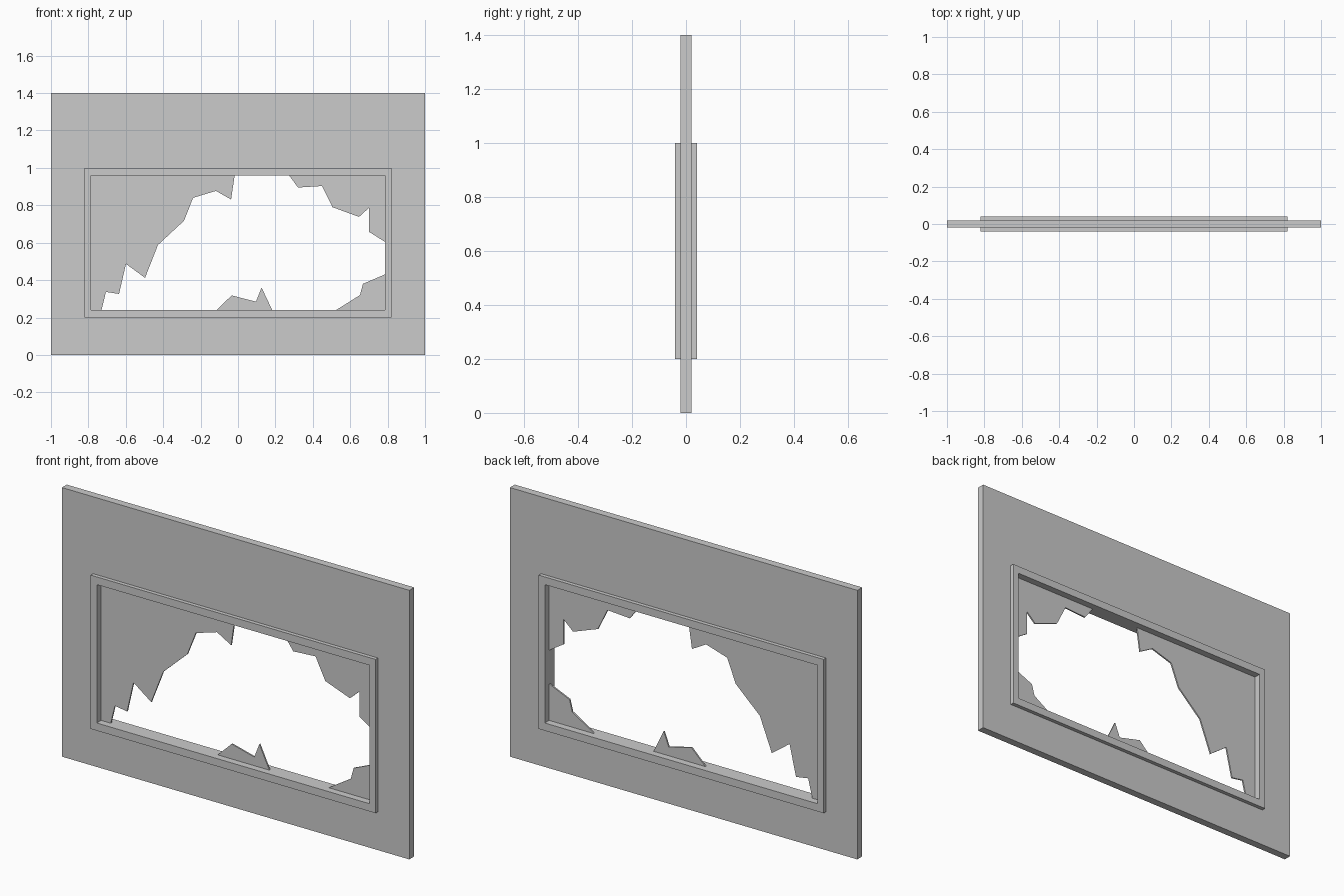
import bpy, bmesh

if "Cube" in bpy.data.objects:
    bpy.data.objects.remove(bpy.data.objects["Cube"])


def add_object(name, bm):
    bmesh.ops.recalc_face_normals(bm, faces=bm.faces)
    mesh = bpy.data.meshes.new(name)
    bm.to_mesh(mesh)
    bm.free()
    obj = bpy.data.objects.new(name, mesh)
    bpy.context.collection.objects.link(obj)
    return obj


def rect(half_width, bottom, top):
    return [(-half_width, bottom), (half_width, bottom),
            (half_width, top), (-half_width, top)]


def rect_ring(name, outer, inner, half_depth):
    """Closed rectangular ring, extruded along y."""
    bm = bmesh.new()
    loops = [[bm.verts.new((x, y, z)) for x, z in pts]
             for pts, y in ((outer, -half_depth), (inner, -half_depth),
                            (inner, half_depth), (outer, half_depth))]
    for k in range(4):
        a, b = loops[k], loops[(k + 1) % 4]
        for i in range(4):
            j = (i + 1) % 4
            bm.faces.new((a[i], a[j], b[j], b[i]))
    return add_object(name, bm)


def shard(name, outline, half_depth=0.004):
    """Thin flat piece of glass with the given x-z outline."""
    bm = bmesh.new()
    face = bm.faces.new([bm.verts.new((x, -half_depth, z)) for x, z in outline])
    moved = bmesh.ops.extrude_face_region(bm, geom=[face], use_keep_orig=True)
    verts = [v for v in moved["geom"] if isinstance(v, bmesh.types.BMVert)]
    bmesh.ops.translate(bm, verts=verts, vec=(0, 2 * half_depth, 0))
    bmesh.ops.triangulate(bm, faces=[f for f in bm.faces if len(f.verts) > 4])
    return add_object(name, bm)


W, B, T = 0.785, 0.24, 0.96   # inner opening of the frame
opening = rect(0.82, 0.2, 1.0)

# Wall panel with the window opening
rect_ring("wall_panel", rect(1.0, 0.0, 1.4), opening, 0.02)

# Window frame, proud of the wall on both sides
rect_ring("window_frame", opening, rect(W, B, T), 0.04)

# Broken glass left around the frame
shard("glass_left", [
    (-W, B), (-0.73, B), (-0.706, 0.337), (-0.636, 0.326), (-0.599, 0.487),
    (-0.497, 0.412), (-0.428, 0.588), (-0.289, 0.717), (-0.24, 0.84),
    (-0.118, 0.877), (-0.037, 0.831), (-0.018, T), (-W, T)])
shard("glass_top_right", [
    (0.273, T), (0.321, 0.895), (0.449, 0.903), (0.505, 0.79), (0.647, 0.738),
    (0.701, 0.787), (0.701, 0.658), (W, 0.605), (W, T)])
shard("glass_bottom_right", [
    (W, 0.43), (0.668, 0.38), (0.652, 0.32), (0.525, B), (W, B)])
shard("glass_bottom", [
    (-0.114, B), (-0.034, 0.318), (0.096, 0.285), (0.126, 0.36), (0.183, B)])
